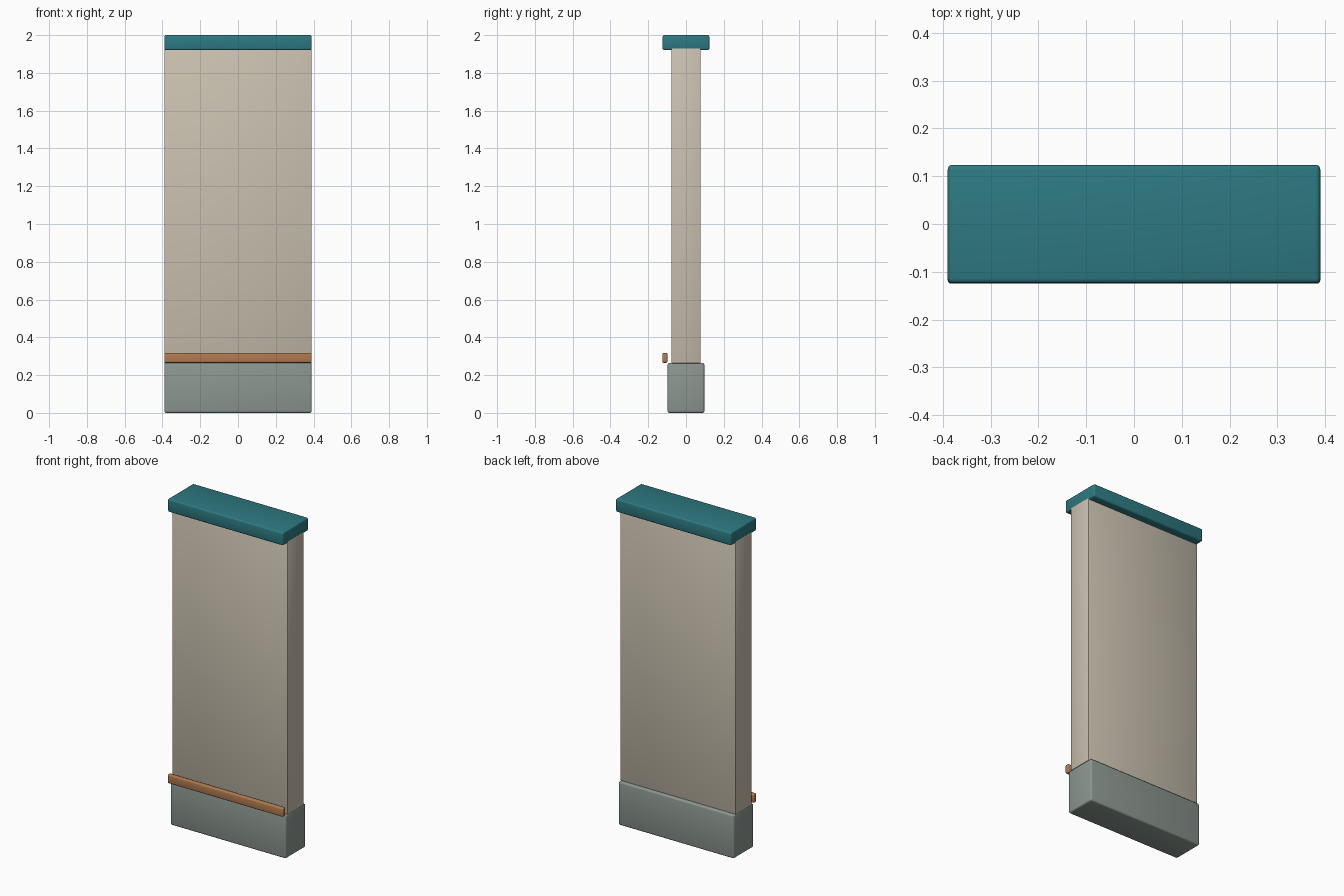
import bpy

if "Cube" in bpy.data.objects:
    bpy.data.objects.remove(bpy.data.objects["Cube"])


def material(name, rgb):
    # sRGB 0-255 to linear
    lin = [((c / 255 + 0.055) / 1.055) ** 2.4 for c in rgb]
    m = bpy.data.materials.new(name)
    m.diffuse_color = (*lin, 1)
    m.use_nodes = True
    m.node_tree.nodes["Principled BSDF"].inputs["Base Color"].default_value = m.diffuse_color
    return m


def box(name, lo, hi, bevel, mat, segments=3):
    size = [b - a for a, b in zip(lo, hi)]
    bpy.ops.mesh.primitive_cube_add(size=1, location=[(a + b) / 2 for a, b in zip(lo, hi)])
    ob = bpy.context.object
    ob.name = name
    ob.scale = size
    bpy.ops.object.transform_apply(location=False, rotation=False, scale=True)
    mod = ob.modifiers.new("soft_edges", "BEVEL")
    mod.width = bevel
    mod.segments = segments
    ob.data.materials.append(mat)
    bpy.ops.object.modifier_apply(modifier=mod.name)
    bpy.ops.object.shade_smooth_by_angle(angle=0.6)
    return ob


stone = material("grey_green_stone", (140, 151, 145))
plaster = material("beige_plaster", (202, 193, 176))
teal = material("teal_cap", (45, 121, 129))
copper = material("copper_trim", (176, 123, 80))

W = 0.39
# Plinth, wall slab, coping and front trim strip
box("base_plinth", (-W, -0.097, 0), (W, 0.097, 0.265), 0.01, stone)
box("wall_panel", (-W, -0.077, 0.262), (W, 0.077, 1.932), 0.004, plaster, 2)
box("top_cap", (-W, -0.124, 1.92), (W, 0.124, 2.0), 0.01, teal)
box("front_trim", (-W, -0.125, 0.265), (W, -0.098, 0.318), 0.007, copper)
